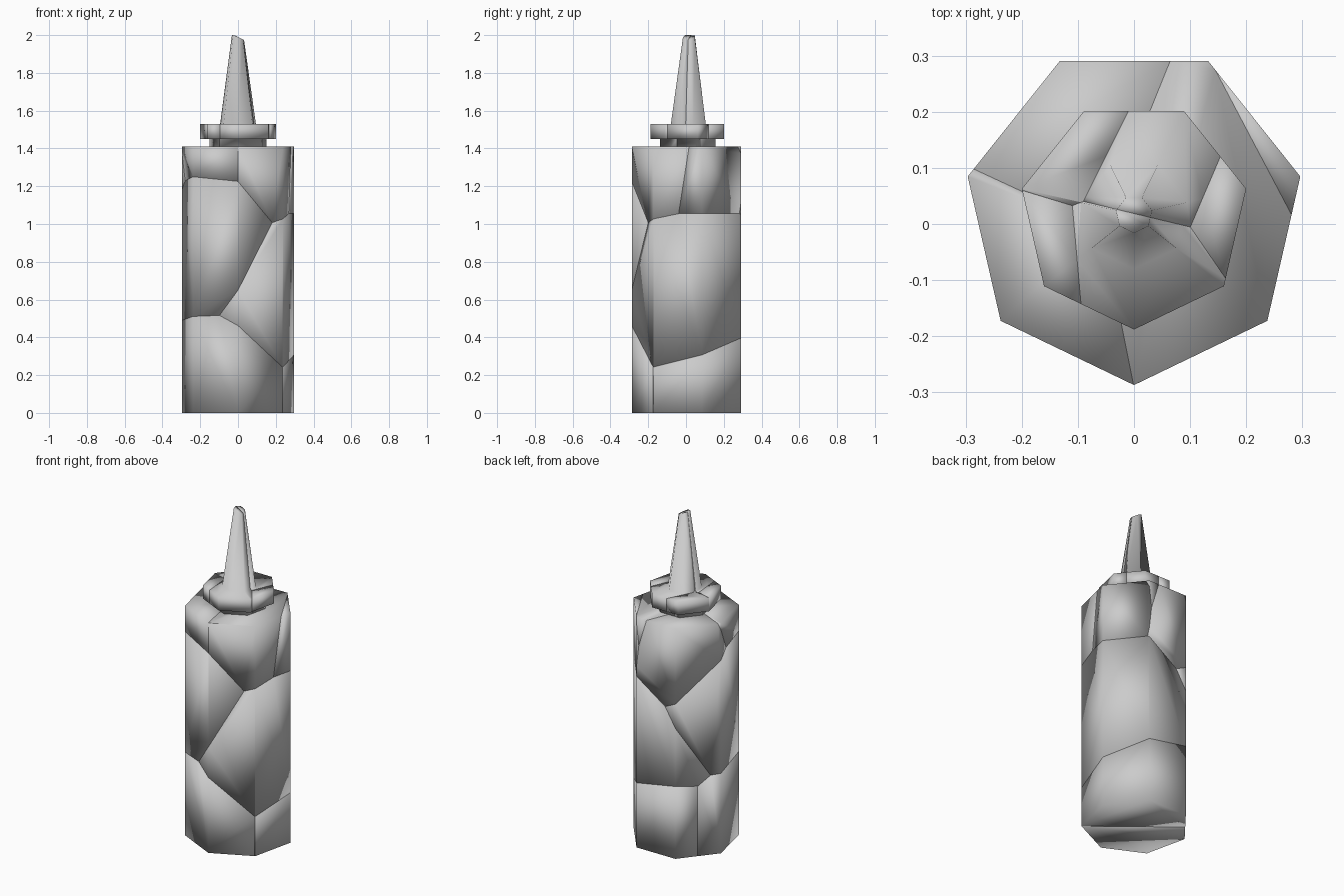
import bpy, bmesh, math
from mathutils import Vector

cube = bpy.data.objects.get("Cube")
if cube:
    bpy.data.objects.remove(cube, do_unlink=True)

grey = bpy.data.materials.new("plain grey")
grey.use_nodes = True
COLOUR = (0.6, 0.6, 0.6, 1)
grey.diffuse_color = COLOUR
grey.node_tree.nodes["Principled BSDF"].inputs["Base Color"].default_value = COLOUR

SIDES = 7
CENTRE_Y = 0.017


def lathe(profile):
    """Closed seven-sided solid from (radius, height) pairs, a corner facing the front."""
    bm = bmesh.new()
    rings = []
    for r, z in profile:
        ring = []
        for i in range(SIDES):
            a = -math.pi / 2 + math.tau * i / SIDES
            ring.append(bm.verts.new((r * math.cos(a), CENTRE_Y + r * math.sin(a), z)))
        rings.append(ring)
    for low, high in zip(rings, rings[1:]):
        for i in range(SIDES):
            j = (i + 1) % SIDES
            bm.faces.new((low[i], low[j], high[j], high[i]))
    bm.faces.new(rings[0][::-1])
    bm.faces.new(rings[-1])
    return bm, rings


def shatter(solid, cells):
    """Split a solid into shards; each shard is where its (x, y, z, constant) function is largest."""
    for name, mine in cells.items():
        bm = solid.copy()
        for other_name, other in cells.items():
            if other_name == name or not bm.faces:
                continue
            normal = Vector(other[:3]) - Vector(mine[:3])
            offset = other[3] - mine[3]
            point = normal * (-offset / normal.length_squared)
            cut = bmesh.ops.bisect_plane(
                bm, geom=bm.verts[:] + bm.edges[:] + bm.faces[:], dist=1e-5,
                plane_co=point, plane_no=normal, clear_outer=True)
            rim = [e for e in cut["geom_cut"]
                   if isinstance(e, bmesh.types.BMEdge) and e.is_boundary]
            if rim:
                bmesh.ops.holes_fill(bm, edges=rim, sides=0)
        bmesh.ops.recalc_face_normals(bm, faces=bm.faces[:])
        for f in bm.faces:
            f.smooth = True
        mesh = bpy.data.meshes.new(name)
        bm.to_mesh(mesh)
        bm.free()
        mesh.materials.append(grey)
        bpy.context.collection.objects.link(bpy.data.objects.new(name, mesh))
    solid.free()


# Bottle body, broken into eight shards
body, _ = lathe([(0.304, 0), (0.304, 1.41)])
shatter(body, {
    "body_middle_right": (0, 0, 0, 0),
    "body_middle_left": (1, 0.384, -0.6, 0.5),
    "body_base_front": (0, -0.156, -1.95, 0.969),
    "body_base_back": (0.757, 0.776, -1.95, 0.953),
    "body_top_back": (0.24, 0.375, 0.5, -0.552),
    "body_top_front_right": (0.11, 0.095, 0.63, -0.745),
    "body_top_front_left": (0.66, 0.205, 0.63, -0.713),
    "body_top_left": (1, 0.384, 0.59, -0.755),
})

# Cap: neck, collar and nozzle with a slanted tip, broken into five shards
cap, rings = lathe([(0.155, 1.405), (0.155, 1.45), (0.205, 1.45), (0.205, 1.53),
                    (0.097, 1.53), (0.033, 2)])
for v in rings[-1]:
    v.co.z -= 0.5 * max(0, v.co.x + 0.02)
shatter(cap, {
    "cap_front": (0, 0, 0, 0),
    "cap_back": (0.24, 1, 0, -0.0187),
    "cap_right": (-1, -0.088, 0, -0.107),
    "cap_back_right": (-0.55, 1.395, 0, -0.106),
    "cap_left": (0.99, 0.68, 0, -0.0957),
})
